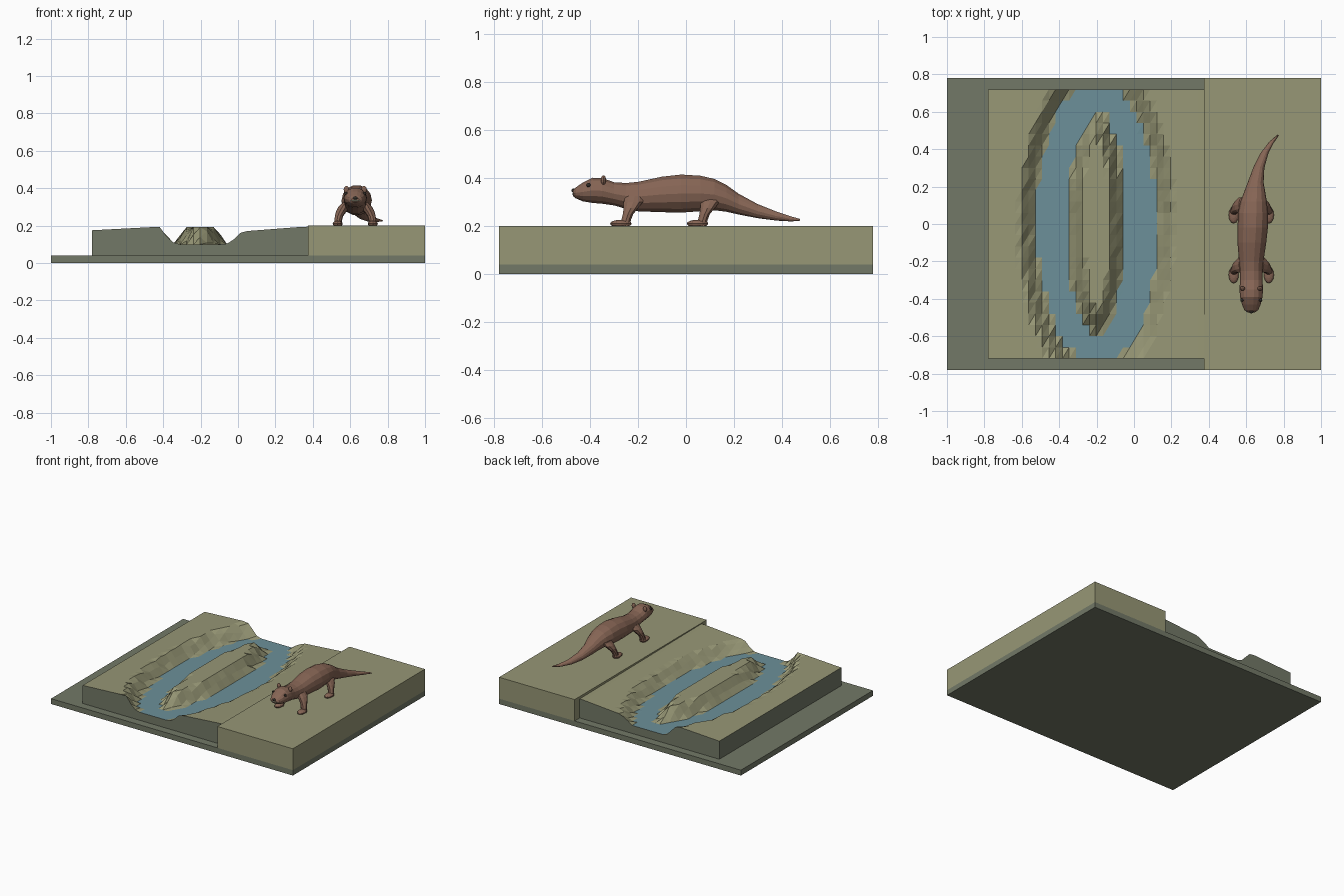
import bpy, bmesh, math, random
from mathutils import Vector

random.seed(4)
cube = bpy.data.objects.get("Cube")
if cube:
    bpy.data.objects.remove(cube, do_unlink=True)


def material(name, r, g, b):
    m = bpy.data.materials.new(name)
    m.use_nodes = True
    m.diffuse_color = (r, g, b, 1)
    m.node_tree.nodes["Principled BSDF"].inputs["Base Color"].default_value = (r, g, b, 1)
    return m


grass = material("olive ground", .31, .31, .18)
stone = material("grey green base", .17, .19, .135)
water = material("river blue", .15, .28, .32)
fur = material("brown fur", .24, .13, .09)
dark = material("dark eye", .03, .025, .02)
pale = material("pale mouth", .33, .35, .25)


def finish(bm, name, *mats):
    bmesh.ops.recalc_face_normals(bm, faces=bm.faces)
    mesh = bpy.data.meshes.new(name)
    bm.to_mesh(mesh)
    bm.free()
    for m in mats:
        mesh.materials.append(m)
    ob = bpy.data.objects.new(name, mesh)
    bpy.context.collection.objects.link(ob)
    return ob


def box(name, lo, hi, mat):
    bm = bmesh.new()
    bmesh.ops.create_cube(bm, size=1)
    for v in bm.verts:
        v.co = Vector([l + (c + .5) * (h - l) for c, l, h in zip(v.co, lo, hi)])
    return finish(bm, name, mat)


def ball(name, center, radii, mat):
    bm = bmesh.new()
    bmesh.ops.create_uvsphere(bm, u_segments=12, v_segments=8, radius=1)
    for v in bm.verts:
        v.co = Vector([c + a * r for a, c, r in zip(v.co, center, radii)])
    return finish(bm, name, mat)


def loft(name, sections, axis, mat, sides=14):
    """Join elliptical rings; each section is (center, radius x, other radius)."""
    bm = bmesh.new()
    rings = []
    for center, ra, rb in sections:
        ring = []
        for k in range(sides):
            t = math.tau * k / sides
            a, b = ra * math.cos(t), rb * math.sin(t)
            off = Vector((a, 0, b)) if axis == "y" else Vector((a, b, 0))
            ring.append(bm.verts.new(Vector(center) + off))
        rings.append(ring)
    for r, s in zip(rings, rings[1:]):
        for k in range(sides):
            n = (k + 1) % sides
            bm.faces.new((r[k], r[n], s[n], s[k]))
    bm.faces.new(rings[0])
    bm.faces.new(rings[-1])
    return finish(bm, name, mat)


# Base plate and plain raised platform
box("base_plate", (-1, -.78, 0), (1, .78, .04), stone)
box("raised_platform", (.375, -.78, .04), (1, .78, .2), grass)

# Valley terrain with a river splitting around an island
X0, X1, Y1, LEVEL = -.78, .375, .72, .1
NX, NY = 32, 24


def edge_distance(dx, y, a, b):
    e = max(math.hypot(dx / a, y / b), .001)
    slope = max(math.hypot(dx / a ** 2, y / b ** 2) / e, .001)
    return (e - 1) / slope


def height(x, y):
    dx = x + .2
    if dx < 0:
        ground = .195 - .02 * max(0, -x - .4) / .38
    else:
        ground = .167 + .027 * min(1, max(0, x) / .35) - .012 * (y + Y1) / 1.44
    bank = edge_distance(dx, y, .34, .79)
    shore = -edge_distance(dx, y, .14, .56)
    jitter = random.uniform(-.006, .006)
    if bank > 0:
        return LEVEL + (ground - LEVEL) * min(1, max(0, bank + jitter) / .065)
    if shore > 0:
        return LEVEL + .092 * min(1, max(0, shore + jitter) / .06)
    return LEVEL


bm = bmesh.new()
grid = []
for i in range(NX + 1):
    x = X0 + (X1 - X0) * i / NX
    col = []
    for j in range(NY + 1):
        y = -Y1 + 2 * Y1 * j / NY
        col.append(bm.verts.new((x, y, height(x, y))))
    grid.append(col)
for i in range(NX):
    for j in range(NY):
        a, b = grid[i][j], grid[i + 1][j]
        c, d = grid[i + 1][j + 1], grid[i][j + 1]
        for tri in ((a, b, c), (a, c, d)):
            f = bm.faces.new(tri)
            f.material_index = 2 if all(v.co.z < LEVEL + .003 for v in tri) else 0
rim = [e for e in bm.edges if e.is_boundary]
skirt = bmesh.ops.extrude_edge_only(bm, edges=rim)["geom"]
for g in skirt:
    if isinstance(g, bmesh.types.BMVert):
        g.co.z = .04
    elif isinstance(g, bmesh.types.BMFace):
        g.material_index = 1
for f in bm.faces:
    if len(f.verts) == 4:
        f.material_index = 1
finish(bm, "river_terrain", grass, stone, water)

# Animal body, head to tail: y, x, underside, back, half width
CX = .627
body = [
    (-.472, CX, .325, .35, .02), (-.46, CX, .315, .362, .037),
    (-.43, CX, .302, .383, .05), (-.39, CX, .295, .403, .06),
    (-.35, CX, .292, .402, .063), (-.3, CX, .285, .384, .06),
    (-.25, CX, .27, .381, .06), (-.2, CX, .26, .386, .065),
    (-.1, .63, .256, .408, .077), (-.02, .635, .254, .417, .081),
    (.06, .636, .26, .412, .08), (.12, .64, .264, .398, .07),
    (.17, .645, .258, .372, .057), (.22, .65, .247, .336, .043),
    (.3, .667, .232, .292, .03), (.38, .698, .222, .26, .021),
    (.44, .737, .219, .24, .013), (.475, .77, .222, .23, .004),
]
loft("animal_body", [((x, y, (lo + hi) / 2), w, (hi - lo) / 2)
                     for y, x, lo, hi, w in body], "y", fur)

# Face details and legs, mirrored about the body line
for side, word in ((1, "left"), (-1, "right")):
    ball(word + "_ear", (CX + side * .047, -.345, .392), (.015, .011, .02), fur)
    ball(word + "_eye", (CX + side * .05, -.407, .371), (.009, .009, .009), dark)
    for part, y in (("front", -.25), ("hind", .07)):
        leg = [(.045, .035, .325, .022, .04), (.06, .03, .3, .03, .042),
               (.075, .02, .275, .028, .032), (.087, .008, .25, .022, .023),
               (.092, 0, .225, .02, .021), (.094, -.008, .2, .023, .024)]
        loft(f"{part}_{word}_leg", [((CX + side * dx, y + dy, z), a, b)
                                    for dx, dy, z, a, b in leg], "z", fur, 10)
        ball(f"{part}_{word}_foot", (CX + side * .094, y - .022, .21),
             (.027, .045, .016), fur)
ball("nose", (CX, -.469, .348), (.014, .009, .009), dark)
ball("mouth", (CX, -.462, .334), (.03, .013, .008), pale)
